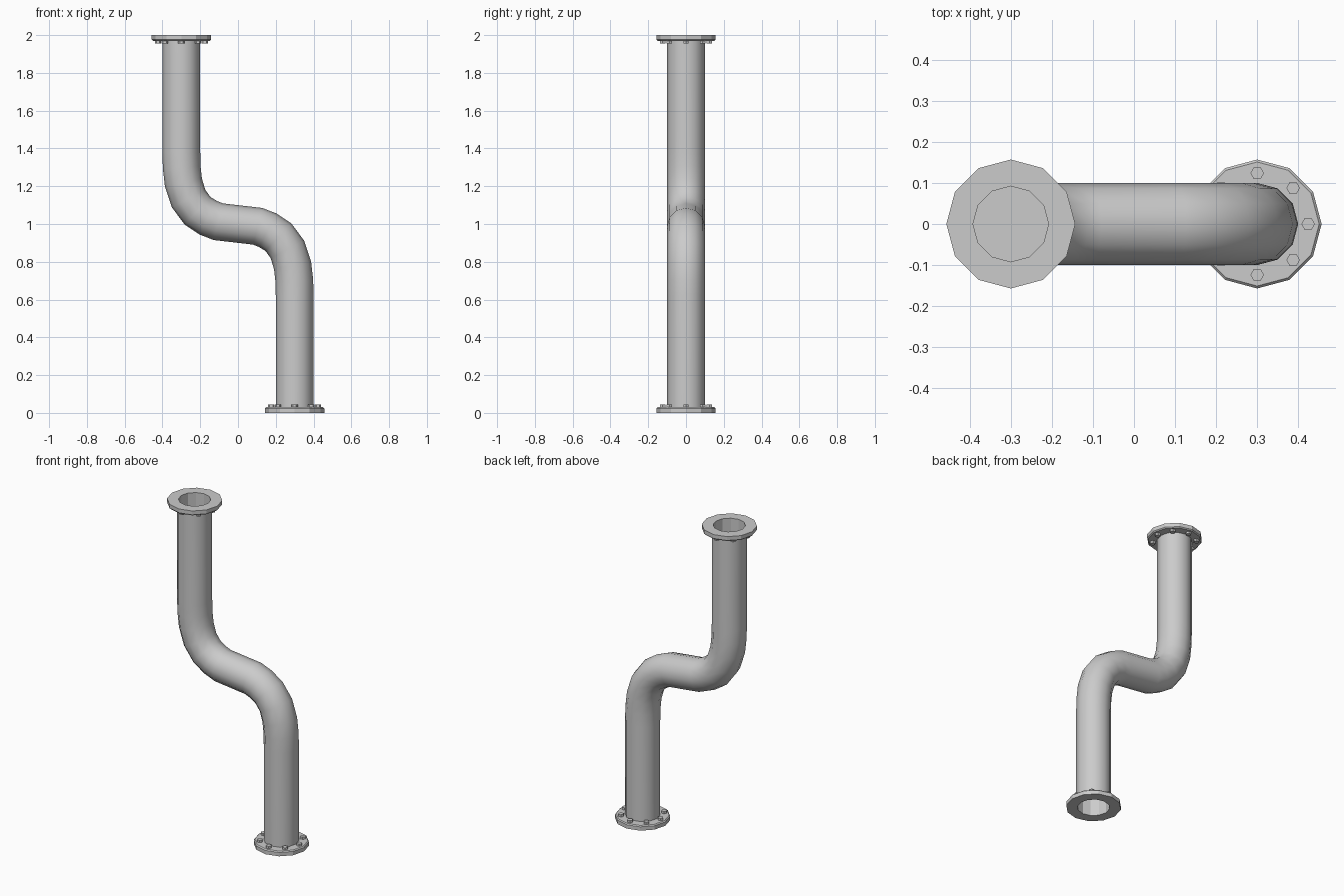
import bpy, bmesh
from math import sin, cos, tau
from mathutils import Vector, Matrix

if "Cube" in bpy.data.objects:
    bpy.data.objects.remove(bpy.data.objects["Cube"])

SIDES = 12


def make_object(name, bm, smooth=False):
    bmesh.ops.recalc_face_normals(bm, faces=bm.faces)
    for f in bm.faces:
        f.smooth = smooth
    mesh = bpy.data.meshes.new(name)
    bm.to_mesh(mesh)
    bm.free()
    obj = bpy.data.objects.new(name, mesh)
    bpy.context.collection.objects.link(obj)
    return obj


def bridge(bm, rings):
    for a, b in zip(rings, rings[1:]):
        for i in range(SIDES):
            j = (i + 1) % SIDES
            bm.faces.new((a[i], a[j], b[j], b[i]))


# S-shaped pipe: the lower half of the path, then the same half turned round
half = [(.3, .02), (.3, .62), (.298, .70), (.289, .78), (.262, .865),
        (.214, .93), (.157, .967), (.104, .988)]
path = [Vector((x, 0, z)) for x, z in half]
path += [Vector((-x, 0, 2 - z)) for x, z in reversed(half)]
bm = bmesh.new()
rings = []
last = len(path) - 1
for k, p in enumerate(path):
    before = (p - path[max(k - 1, 0)]).normalized()
    after = (path[min(k + 1, last)] - p).normalized()
    t = (before + after).normalized()
    if k in (0, last):
        t = Vector((0, 0, 1))
    side = Vector((t.z, 0, -t.x))
    rings.append([bm.verts.new(p + .1 * (cos(tau * i / SIDES) * side
                  + sin(tau * i / SIDES) * Vector((0, 1, 0)))) for i in range(SIDES)])
bridge(bm, rings)
make_object("pipe", bm, smooth=True)

# Flange with a chamfered rim and a recessed bore
flange_profile = [(.099, .03), (.151, .03), (.157, .024), (.157, 0), (.092, 0), (.092, .15)]


def flange(name, place):
    bm = bmesh.new()
    rings = [[bm.verts.new((r * cos(tau * i / SIDES), r * sin(tau * i / SIDES), z))
              for i in range(SIDES)] for r, z in flange_profile]
    bridge(bm, rings)
    bm.faces.new(rings[-1])
    make_object(name, bm).matrix_world = place


# Eight hexagonal bolt heads on the pipe side of a flange
def bolts(name, place):
    bm = bmesh.new()
    for i in range(8):
        a = tau * i / 8
        spot = Matrix.Translation((.124 * cos(a), .124 * sin(a), .034))
        # cone vertices start on the y axis, so turn them to the x axis
        bmesh.ops.create_cone(bm, cap_ends=True, segments=6, radius1=.0165, radius2=.0165,
                              depth=.02, matrix=spot @ Matrix.Rotation(tau / 4, 4, 'Z'))
    make_object(name, bm).matrix_world = place


bottom = Matrix.Translation((.3, 0, 0))
top = Matrix.Translation((-.3, 0, 2)) @ Matrix.Rotation(tau / 2, 4, 'Y')
for label, place in (("bottom", bottom), ("top", top)):
    flange(label + "_flange", place)
    bolts(label + "_bolts", place)
